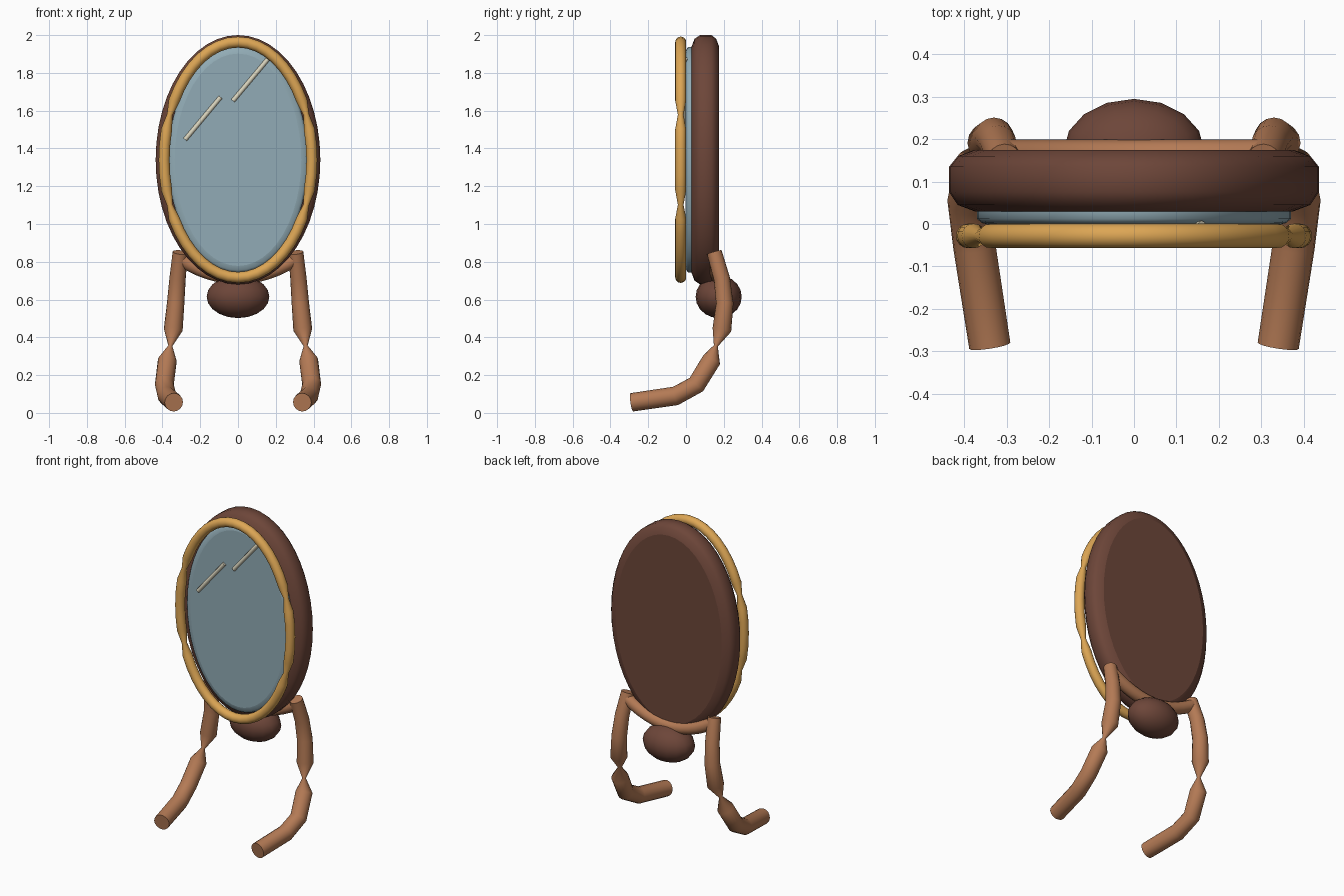
import bpy, bmesh
from math import cos, sin, pi, tau
from mathutils import Vector

if "Cube" in bpy.data.objects:
    bpy.data.objects.remove(bpy.data.objects["Cube"])


def material(name, r, g, b):
    m = bpy.data.materials.new(name)
    m.use_nodes = True
    m.diffuse_color = (r, g, b, 1)
    m.node_tree.nodes["Principled BSDF"].inputs["Base Color"].default_value = (r, g, b, 1)
    return m


WALNUT = material("dark walnut", .153, .061, .041)
OAK = material("warm wood", .456, .195, .091)
GOLD = material("gold", .72, .38, .09)
GLASS = material("mirror blue", .285, .41, .465)
CREAM = material("cream", .70, .66, .51)


def finish(bm, name, mat):
    bmesh.ops.recalc_face_normals(bm, faces=bm.faces)
    me = bpy.data.meshes.new(name)
    bm.to_mesh(me)
    bm.free()
    me.materials.append(mat)
    ob = bpy.data.objects.new(name, me)
    bpy.context.collection.objects.link(ob)
    return ob


def skin(name, rings, mat, closed=False):
    """Join rings of points into a smooth surface with flat caps."""
    bm = bmesh.new()
    loops = [[bm.verts.new(p) for p in ring] for ring in rings]
    pairs = list(zip(loops, loops[1:]))
    if closed:
        pairs.append((loops[-1], loops[0]))
    for a, b in pairs:
        n = len(a)
        for i in range(n):
            j = (i + 1) % n
            bm.faces.new((a[i], a[j], b[j], b[i])).smooth = True
    if not closed:
        bm.faces.new(loops[0])
        bm.faces.new(loops[-1])
    return finish(bm, name, mat)


def tube(name, points, radii, ref, mat, closed=False, sides=16):
    pts = [Vector(p) for p in points]
    n = len(pts)
    rings = []
    for i, p in enumerate(pts):
        nxt = pts[(i + 1) % n] if closed or i < n - 1 else p
        prv = pts[i - 1] if closed or i > 0 else p
        t = (nxt - prv).normalized()
        u = t.cross(Vector(ref)).normalized()
        v = t.cross(u)
        rings.append([p + radii[i] * (u * cos(k * tau / sides) + v * sin(k * tau / sides))
                      for k in range(sides)])
    return skin(name, rings, mat, closed)


def oval(rx, rz, y, n):
    return [(rx * cos(k * tau / n), y, MID + rz * sin(k * tau / n)) for k in range(n)]


MID = 1.34
SEG = 48

# Oval backing and glass, each a stack of inset ovals (inset, y)
backing = [(.06, .03), (.02, .045), (0, .075), (0, .135), (.02, .16), (.06, .175)]
skin("mirror_backing", [oval(.436 - d, .66 - d, y, SEG) for d, y in backing], WALNUT)
glass = [(0, .032), (0, .012), (.012, .002), (.035, -.003)]
skin("mirror_glass", [oval(.37 - d, .597 - d, y, SEG) for d, y in glass], GLASS)

# Gold rim, pinched at four places
pinched = {s % SEG for s in (3, -3, SEG // 2 + 3, SEG // 2 - 3)}
tube("gold_rim", oval(.391, .623, -.028, SEG),
     [.015 if k in pinched else .029 for k in range(SEG)], (0, 1, 0), GOLD, closed=True)

# Two slanted glints on the glass
for name, a, b in (("lower_glint", (-.28, 1.447), (-.092, 1.672)),
                   ("upper_glint", (-.027, 1.652), (.16, 1.875))):
    tube(name, [(x, -.004, z) for x, z in (a, b)], [.012] * 2, (0, 1, 0), CREAM, sides=8)

# Curved legs with a narrow knee, one per side
leg = [(.306, .15, .85, .04), (.32, .19, .71, .043), (.33, .205, .58, .046),
       (.343, .19, .44, .05), (.358, .158, .355, .011), (.374, .135, .28, .05),
       (.39, .055, .15, .05), (.376, -.055, .09, .05), (.34, -.287, .056, .049)]
for side, s in (("left", 1), ("right", -1)):
    tube(side + "_leg", [(s * x, y, z) for x, y, z, r in leg],
         [p[3] for p in leg], (1, 0, 0), OAK)

# Sagging crossbar behind the backing
steps = 12
bar = []
for i in range(steps + 1):
    x = -.31 + .62 * i / steps
    bar.append((x, .162, .718 + .1 * (x / .31) ** 2))
tube("crossbar", bar, [.037] * len(bar), (0, 1, 0), OAK)

# Squashed ball under the backing
bm = bmesh.new()
bmesh.ops.create_uvsphere(bm, u_segments=16, v_segments=10, radius=1)
for v in bm.verts:
    v.co = (v.co.x * .166, .173 + v.co.y * .122, .615 + v.co.z * .113)
for f in bm.faces:
    f.smooth = True
finish(bm, "ball", WALNUT)
